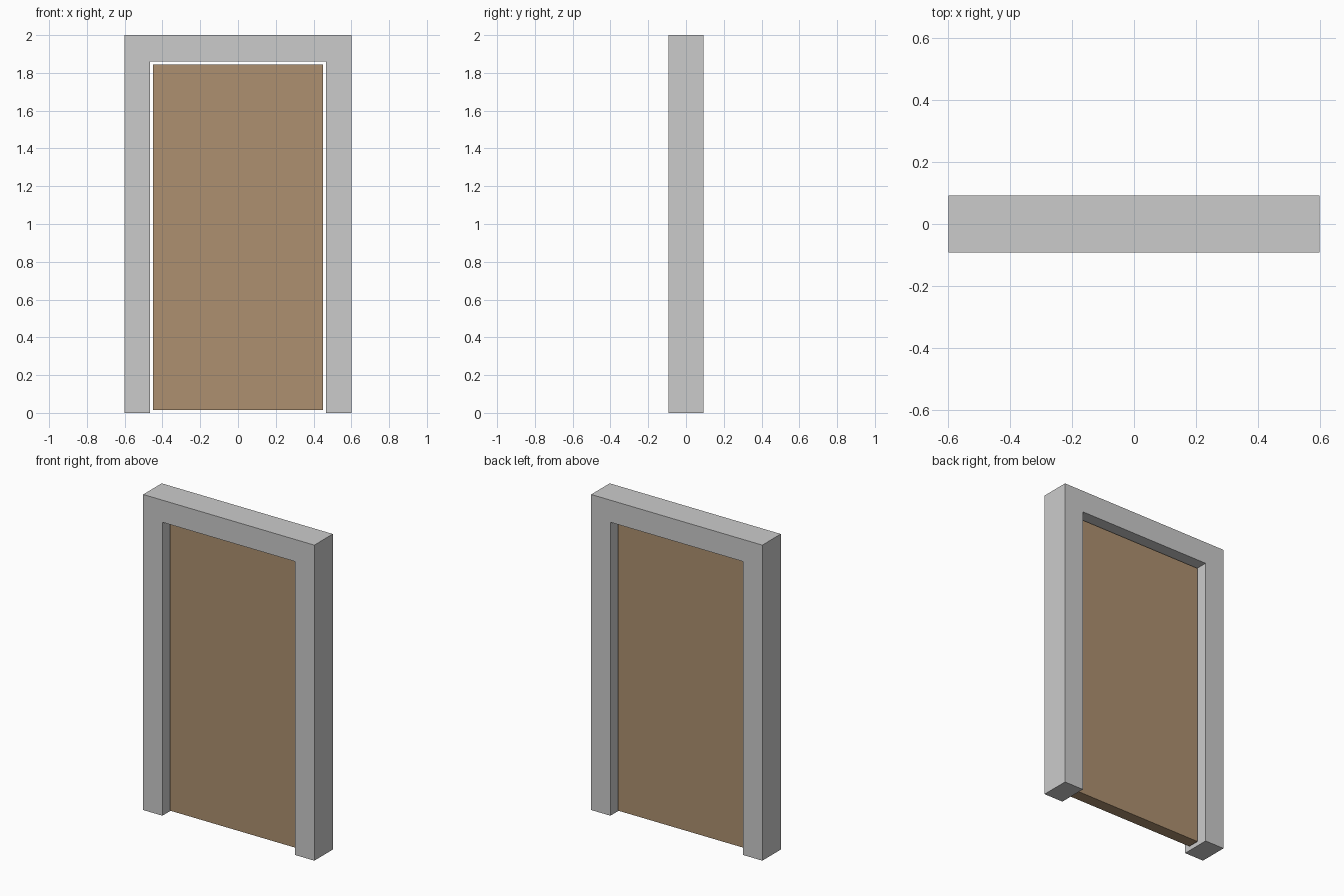
import bpy
import bmesh

if "Cube" in bpy.data.objects:
    bpy.data.objects.remove(bpy.data.objects["Cube"])


def extrude_profile(name, points, depth):
    """Extrude a closed x/z outline along y, centred on y = 0."""
    bm = bmesh.new()
    face = bm.faces.new([bm.verts.new((x, -depth / 2, z)) for x, z in points])
    result = bmesh.ops.extrude_face_region(bm, geom=[face])
    moved = [g for g in result["geom"] if isinstance(g, bmesh.types.BMVert)]
    bmesh.ops.translate(bm, verts=moved, vec=(0, depth, 0))
    bmesh.ops.recalc_face_normals(bm, faces=bm.faces)
    mesh = bpy.data.meshes.new(name)
    bm.to_mesh(mesh)
    bm.free()
    obj = bpy.data.objects.new(name, mesh)
    bpy.context.collection.objects.link(obj)
    return obj


# Door frame: two jambs and a header as one mirrored outline
half = [(0.6, 2.0), (0.6, 0.0), (0.465, 0.0), (0.465, 1.86)]
outline = half + [(-x, z) for x, z in reversed(half)]
extrude_profile("door_frame", outline, 0.185)

# Door panel: thinner slab with a small gap all round
panel = extrude_profile(
    "door_panel",
    [(-0.45, 0.015), (0.45, 0.015), (0.45, 1.845), (-0.45, 1.845)], 0.074)
wood = bpy.data.materials.new("wood")
wood.diffuse_color = (0.42, 0.28, 0.16, 1)
wood.use_nodes = True
wood.node_tree.nodes["Principled BSDF"].inputs["Base Color"].default_value = wood.diffuse_color
panel.data.materials.append(wood)
